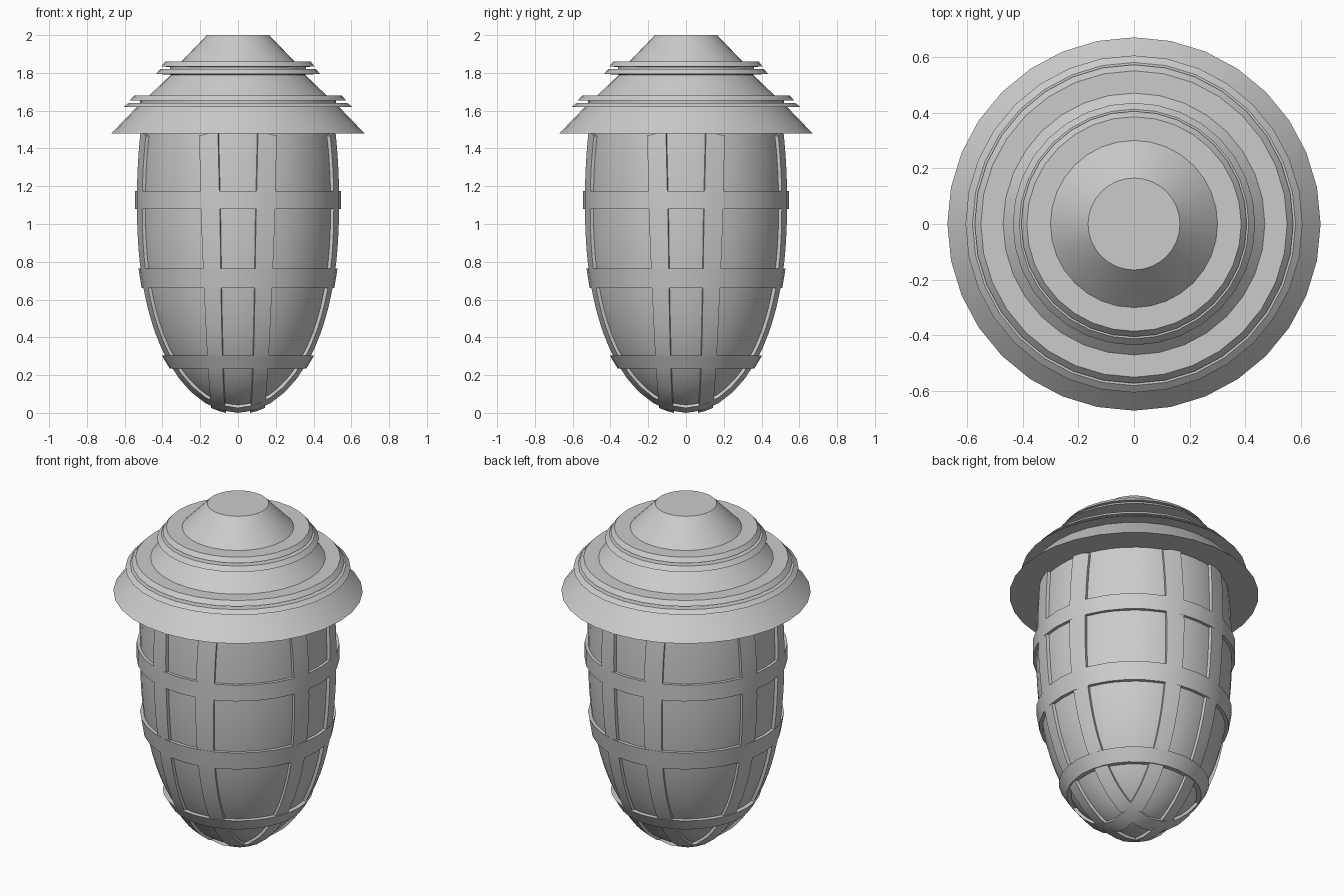
import bpy, bmesh, math
from mathutils import Vector

if "Cube" in bpy.data.objects:
    bpy.data.objects.remove(bpy.data.objects["Cube"])

SIDES = 32


def globe_r(z):
    # radius of the glass at height z
    if z > 1.15:
        return 0.527 - 0.15 * (z - 1.15) ** 2
    t = min(1, (1.15 - z) / 1.14)
    return 0.527 * math.sqrt(max(0, 1 - t ** 2.4))


def finish(name, verts, faces, angle=30, thickness=0):
    me = bpy.data.meshes.new(name)
    me.from_pydata(verts, [], faces)
    bm = bmesh.new()
    bm.from_mesh(me)
    bmesh.ops.remove_doubles(bm, verts=bm.verts, dist=1e-5)
    bmesh.ops.recalc_face_normals(bm, faces=bm.faces)
    bm.to_mesh(me)
    bm.free()
    ob = bpy.data.objects.new(name, me)
    bpy.context.collection.objects.link(ob)
    bpy.ops.object.select_all(action='DESELECT')
    ob.select_set(True)
    bpy.context.view_layer.objects.active = ob
    if thickness:
        mod = ob.modifiers.new("thickness", 'SOLIDIFY')
        mod.thickness = thickness
        mod.offset = 0
        bpy.ops.object.modifier_apply(modifier=mod.name)
    bpy.ops.object.shade_smooth_by_angle(angle=math.radians(angle))
    return ob


def lathe(name, profile, closed=False, sides=SIDES):
    # spin an (r, z) profile around z
    n = len(profile)
    verts = [(r * math.sin(math.tau * i / sides), r * math.cos(math.tau * i / sides), z)
             for i in range(sides) for r, z in profile]
    faces = []
    for i in range(sides):
        a, b = i * n, (i + 1) % sides * n
        for j in range(n if closed else n - 1):
            k = (j + 1) % n
            pts = [a + j, b + j, b + k, a + k]
            if profile[j][0] == 0:
                pts = [a + j, b + k, a + k]
            elif profile[k][0] == 0:
                pts = [a + j, b + j, a + k]
            faces.append(pts)
    return finish(name, verts, faces)


# stepped conical cap with two grooved collars
lathe("cap", [(0, 2), (.165, 2), (.30, 1.86), (.385, 1.86), (.405, 1.835),
              (.36, 1.83), (.36, 1.82), (.412, 1.82), (.435, 1.795), (.355, 1.79),
              (.47, 1.68), (.55, 1.68), (.572, 1.655), (.52, 1.655), (.52, 1.64),
              (.58, 1.64), (.605, 1.62), (.535, 1.62), (.67, 1.48), (0, 1.48)])

# glass globe
heights = [1.15 - 1.14 * math.sin(math.pi / 2 * i / 20) for i in range(20)]
lathe("glass_globe", [(globe_r(z), z) for z in (1.5, 1.38, 1.26)]
      + [(globe_r(z), z) for z in heights] + [(0, 0.01)], sides=48)

# horizontal cage rings: top z, top radius, bottom z, bottom radius
for i, (z1, r1, z0, r0) in enumerate([(1.175, .545, 1.08, .545),
                                      (.765, .527, .66, .51),
                                      (.305, .404, .235, .362)]):
    lathe(f"cage_ring_{i + 1}", [(r1, z1), (r0, z0), (globe_r(z0) - .02, z0),
                                 (globe_r(z1) - .02, z1)], closed=True)


def surface_point(side, w, phi):
    # find the glass surface along a ray in the strap's gently tilted plane
    def at(d):
        z = 1.1 - d * math.sin(phi)
        x = side * (.09 + .05 * math.sqrt(max(z, 0))) + w * (.035 + .014 * min(1, max(z, 0)))
        return Vector((x, d * math.cos(phi), z))
    lo, hi = 0, 1.3
    for _ in range(40):
        d = (lo + hi) / 2
        p = at(d)
        if math.hypot(p.x, p.y) < globe_r(p.z):
            lo = d
        else:
            hi = d
    return at(lo)


# U-shaped cage straps, two parallel pairs crossing under the globe
STEPS = 56
START = -0.66
for axis in ("front_back", "left_right"):
    for side in (-1, 1):
        verts, faces = [], []
        for i in range(STEPS + 1):
            phi = START + (math.pi - 2 * START) * i / STEPS
            for w in (-1, 0, 1):
                p = surface_point(side, w, phi)
                verts.append(p if axis == "front_back" else Vector((-p.y, p.x, p.z)))
        for i in range(STEPS):
            for j in range(2):
                a = i * 3 + j
                faces.append((a, a + 1, a + 4, a + 3))
        finish(f"cage_strap_{axis}_{'a' if side < 0 else 'b'}", verts, faces, 35, 0.034)
